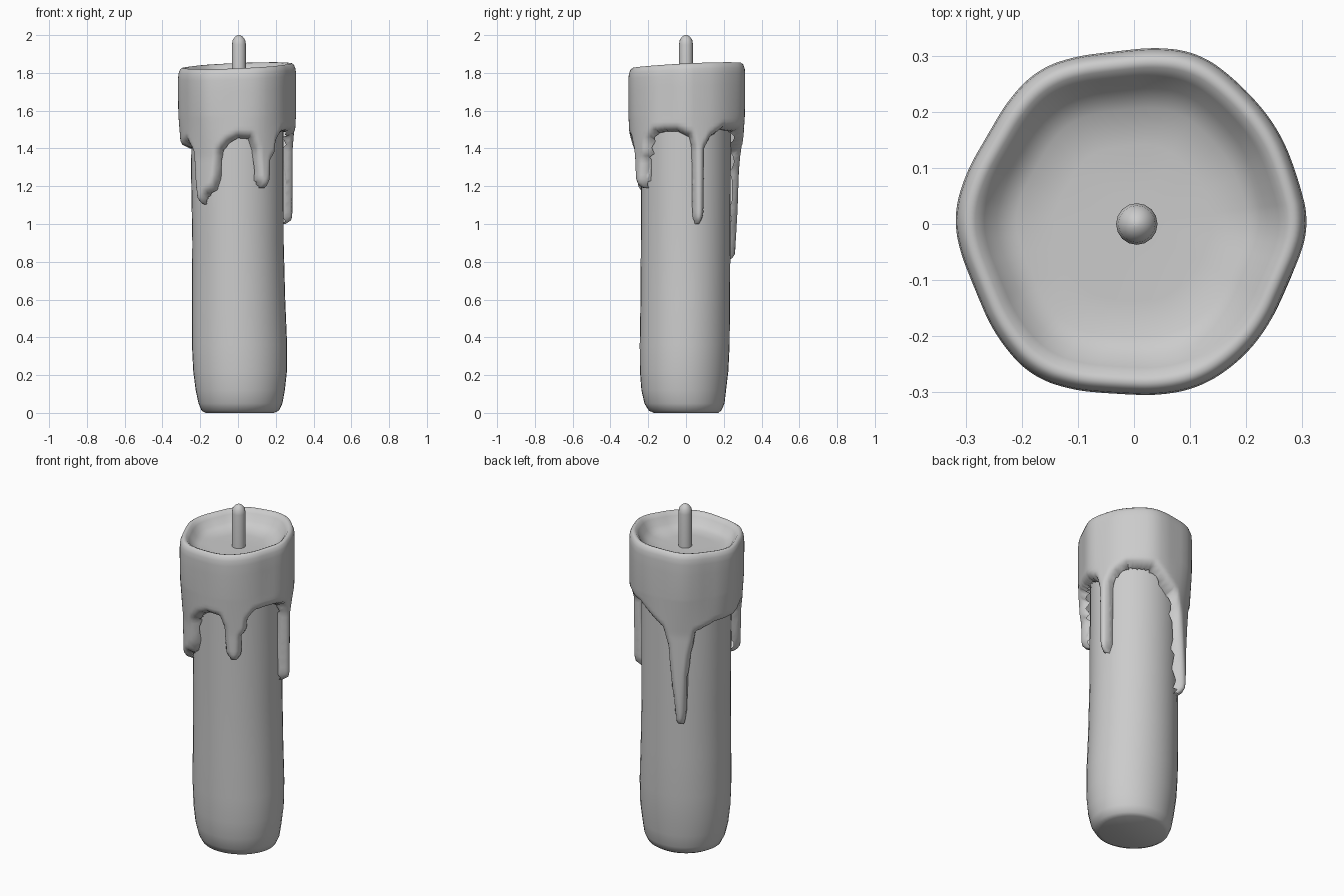
import bpy, bmesh, math
from mathutils import Vector, kdtree

if "Cube" in bpy.data.objects:
    bpy.data.objects.remove(bpy.data.objects["Cube"])


def interp(keys, a, period=None):
    """Piecewise linear lookup in a sorted list of (position, value)."""
    if period:
        a = (a - keys[0][0]) % period + keys[0][0]
        keys = keys + [(keys[0][0] + period, keys[0][1])]
    if a <= keys[0][0]:
        return keys[0][1]
    for (a0, v0), (a1, v1) in zip(keys, keys[1:]):
        if a <= a1:
            return v0 + (v1 - v0) * (a - a0) / max(a1 - a0, 1e-6)
    return keys[-1][1]


def loft(name, rings, angle=180):
    """Skin a stack of closed rings, with both ends capped."""
    bm = bmesh.new()
    loops = [[bm.verts.new(p) for p in ring] for ring in rings]
    n = len(loops[0])
    for lo, hi in zip(loops, loops[1:]):
        for i in range(n):
            j = (i + 1) % n
            bm.faces.new((lo[i], lo[j], hi[j], hi[i]))
    return bm, loops, name


def finish(bm, name, angle):
    bmesh.ops.remove_doubles(bm, verts=bm.verts, dist=0.0005)
    bmesh.ops.dissolve_degenerate(bm, edges=bm.edges, dist=0.0001)
    bmesh.ops.recalc_face_normals(bm, faces=bm.faces)
    mesh = bpy.data.meshes.new(name)
    bm.to_mesh(mesh)
    bm.free()
    ob = bpy.data.objects.new(name, mesh)
    bpy.context.collection.objects.link(ob)
    bpy.context.view_layer.objects.active = ob
    ob.select_set(True)
    bpy.ops.object.shade_smooth_by_angle(angle=math.radians(angle))
    ob.select_set(False)


def column(name, stations, segs, angle):
    """Round part from stations (z, rx, ry, cx, cy)."""
    rings = []
    for z, rx, ry, cx, cy in stations:
        rings.append([(cx + rx * math.cos(t), cy + ry * math.sin(t), z)
                      for t in (2 * math.pi * i / segs for i in range(segs))])
    bm, loops, _ = loft(name, rings)
    bm.faces.new(loops[0][::-1])
    bm.faces.new(loops[-1])
    finish(bm, name, angle)


# Candle shaft, slightly swollen near the foot
column("candle_body", [
    (0.0, 0.18, 0.17, 0.01, 0), (0.012, 0.205, 0.192, 0.012, -0.005),
    (0.05, 0.222, 0.212, 0.013, -0.008), (0.12, 0.236, 0.224, 0.012, -0.012),
    (0.22, 0.248, 0.234, 0.011, -0.01), (0.36, 0.252, 0.238, 0.008, -0.007),
    (0.6, 0.247, 0.237, 0.003, -0.004), (0.9, 0.242, 0.237, 0, -0.002),
    (1.3, 0.245, 0.237, -0.004, 0), (1.7, 0.24, 0.237, 0, 0)], 40, 60)

# Wick with a domed tip
column("wick", [(1.68, 0.037, 0.037, 0.005, 0), (1.95, 0.037, 0.037, 0.005, 0),
                (1.975, 0.033, 0.033, 0.005, 0), (1.992, 0.02, 0.02, 0.005, 0),
                (2.0, 0.006, 0.006, 0.005, 0)], 16, 60)

# Melted wax cap: plan outline (angle, radius) and dripping lower edge (angle, z)
outline = [(-158, 0.304), (-124, 0.325), (-96, 0.302), (-68, 0.312),
           (-49, 0.305), (-22, 0.291), (0, 0.31), (16, 0.301), (50, 0.309),
           (70, 0.324), (96.5, 0.307), (122, 0.323), (149, 0.303), (178, 0.32)]
edge = [(-172, 1.4), (-156, 1.43), (-147, 1.38), (-144, 1.2), (-141, 1.12),
        (-134, 1.1), (-127, 1.15), (-117, 1.18), (-112, 1.24), (-109, 1.38),
        (-100, 1.43), (-90, 1.455), (-77, 1.45), (-72, 1.39), (-69, 1.23),
        (-63, 1.19), (-56, 1.19), (-51, 1.23), (-50, 1.34), (-45, 1.37),
        (-43, 1.44), (-36, 1.48), (-24, 1.49), (-10, 1.49), (4, 1.46),
        (7, 1.4), (8, 1.04), (11, 1.0), (17, 1.0), (21, 1.05), (22, 1.4),
        (29, 1.46), (43, 1.5), (70, 1.49), (84, 1.43), (97, 1.38),
        (103, 1.28), (107, 1.07), (113, 0.84), (115, 0.81), (123, 0.81),
        (126, 0.88), (128, 1.1), (131, 1.22), (137, 1.36), (158, 1.4)]

R = 0.29
flat = []
for (a0, z0), (a1, z1) in zip(edge, edge[1:] + [(edge[0][0] + 360, edge[0][1])]):
    steps = max(2, int(math.hypot(math.radians(a1 - a0) * R, z1 - z0) / 0.006))
    for k in range(steps):
        a = a0 + (a1 - a0) * k / steps
        for wrap in (-360, 0, 360):
            flat.append((math.radians(a + wrap) * R, z0 + (z1 - z0) * k / steps, 0))
tree = kdtree.KDTree(len(flat))
for i, p in enumerate(flat):
    tree.insert(p, i)
tree.balance()

angles = sorted(set([-180 + 2 * i for i in range(180)] + [k[0] for k in edge]
                    + [-a for a in (143, 129)]))
smooth_r = {a: sum(interp(outline, a + d, 360) for d in (-6, -3, 0, 3, 6)) / 5
            for a in angles}


def polar(a, r, z):
    t = math.radians(a)
    return Vector((r * math.cos(t), r * math.sin(t), z))


def skirt(a, z):
    """Outer wax surface, rounding in to the shaft at the drip edge."""
    z = max(z, interp(edge, a, 360))
    d = tree.find((math.radians(a) * R, z, 0))[2]
    f = 1 - min(d / 0.04, 1)
    low = min(max((1.6 - z) / 0.25, 0), 1)
    outer = smooth_r[a] * (1 - low) + 0.298 * low
    return polar(a, 0.235 + (outer - 0.235) * math.sqrt(max(0, 1 - f * f)), z)


rings = []
zs = [0.8 + 0.02 * k for k in range(40)]
for z in zs:
    rings.append([skirt(a, z) for a in angles])
# rim and melted bowl: (share of radius, drop below rim, absolute depth blend)
for share, drop, blend in [(1.0, 0.12, 0), (1.0, 0.06, 0), (0.992, 0.03, 0),
                           (0.965, 0.008, 0), (0.93, 0, 0), (0.89, 0.004, 0),
                           (0.84, 0.022, 0), (0.77, 0.05, 0.2), (0.66, 0.07, 0.6),
                           (0.45, 0.08, 1), (0.15, 0.08, 1)]:
    ring = []
    for a in angles:
        t = math.radians(a)
        rim = 1.838 + 0.014 * math.sin(t) + 0.012 * math.cos(t)
        z = (rim - drop) * (1 - blend) + 1.752 * blend
        ring.append(polar(a, smooth_r[a] * share, z))
    rings.append(ring)
bm, loops, _ = loft("wax_cap", rings)
bm.faces.new(loops[-1])
finish(bm, "wax_cap", 80)
